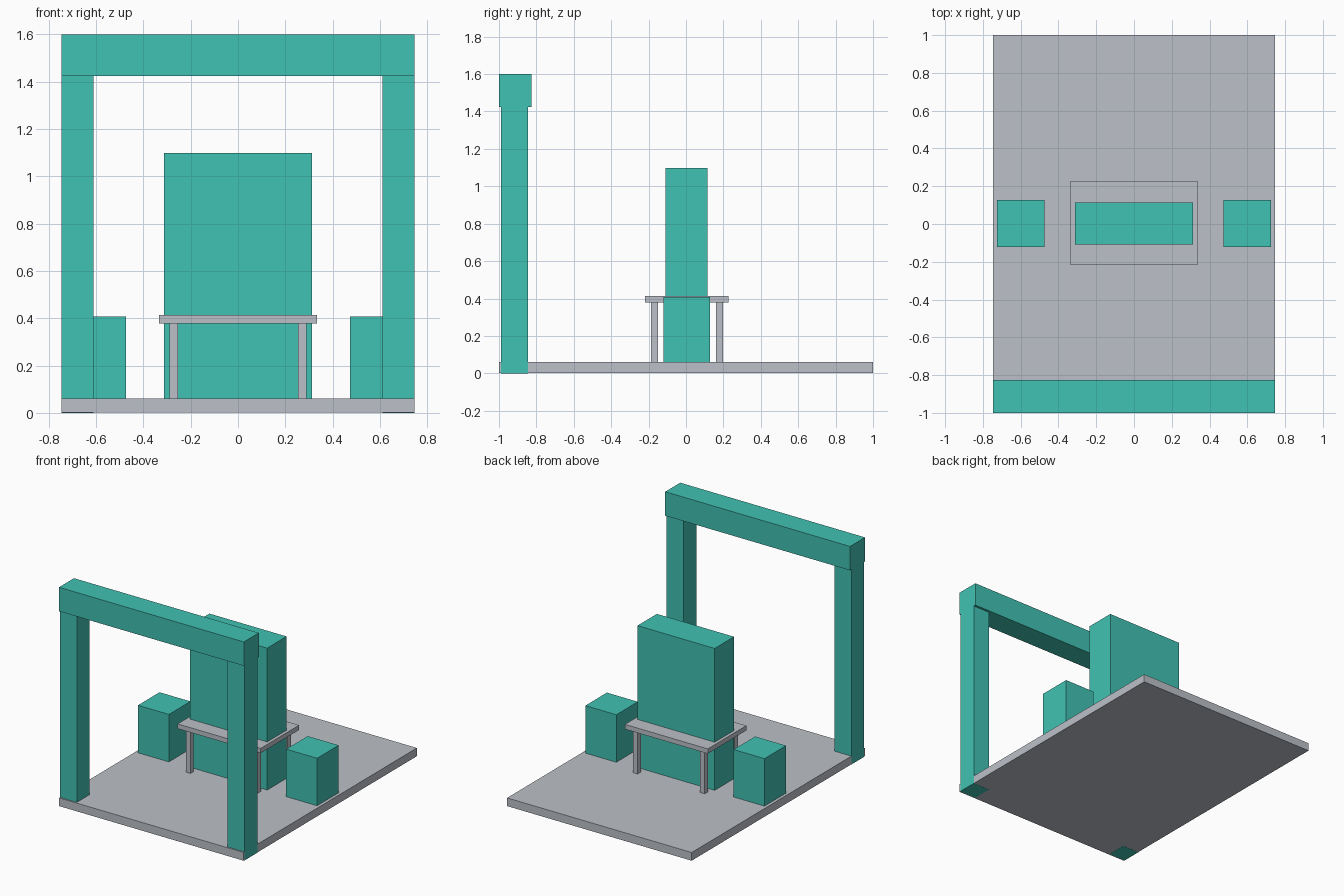
import bpy
import bmesh

if "Cube" in bpy.data.objects:
    bpy.data.objects.remove(bpy.data.objects["Cube"])


def material(name, color):
    m = bpy.data.materials.new(name)
    m.diffuse_color = (*color, 1.0)
    m.use_nodes = True
    m.node_tree.nodes["Principled BSDF"].inputs["Base Color"].default_value = m.diffuse_color
    return m


TEAL = material("teal", (0.053, 0.539, 0.451))
GREY = material("light grey", (0.503, 0.533, 0.578))


def box(name, x, y, z, mat):
    """Box from (min, max) ranges on each axis."""
    bm = bmesh.new()
    bmesh.ops.create_cube(bm, size=1.0)
    for v in bm.verts:
        v.co = [r[0] if c < 0 else r[1] for c, r in zip(v.co, (x, y, z))]
    mesh = bpy.data.meshes.new(name)
    bm.to_mesh(mesh)
    bm.free()
    mesh.materials.append(mat)
    obj = bpy.data.objects.new(name, mesh)
    bpy.context.collection.objects.link(obj)
    return obj


def mirrored_pair(name, x, y, z, mat):
    """Right-hand box and its copy mirrored across x = 0."""
    box(name + "_right", x, y, z, mat)
    box(name + "_left", (-x[1], -x[0]), y, z, mat)


# Floor slab, a hair inside the gate posts so their outer faces show
box("floor", (-0.746, 0.746), (-1.0, 1.0), (0.001, 0.061), GREY)

# Gate across the front edge
mirrored_pair("gate_post", (0.610, 0.747), (-0.990, -0.844), (0.0, 1.425), TEAL)
box("gate_beam", (-0.747, 0.747), (-1.0, -0.827), (1.425, 1.6), TEAL)

# Tall central block passing through the table
box("centre_block", (-0.312, 0.312), (-0.109, 0.115), (0.002, 1.098), TEAL)

# Table
box("table_top", (-0.335, 0.335), (-0.218, 0.227), (0.378, 0.413), GREY)
for label, y in (("front", (-0.187, -0.150)), ("back", (0.160, 0.197))):
    mirrored_pair("table_leg_" + label, (0.253, 0.289), y, (0.061, 0.378), GREY)

# Side stools
mirrored_pair("stool", (0.474, 0.724), (-0.121, 0.128), (0.061, 0.408), TEAL)
